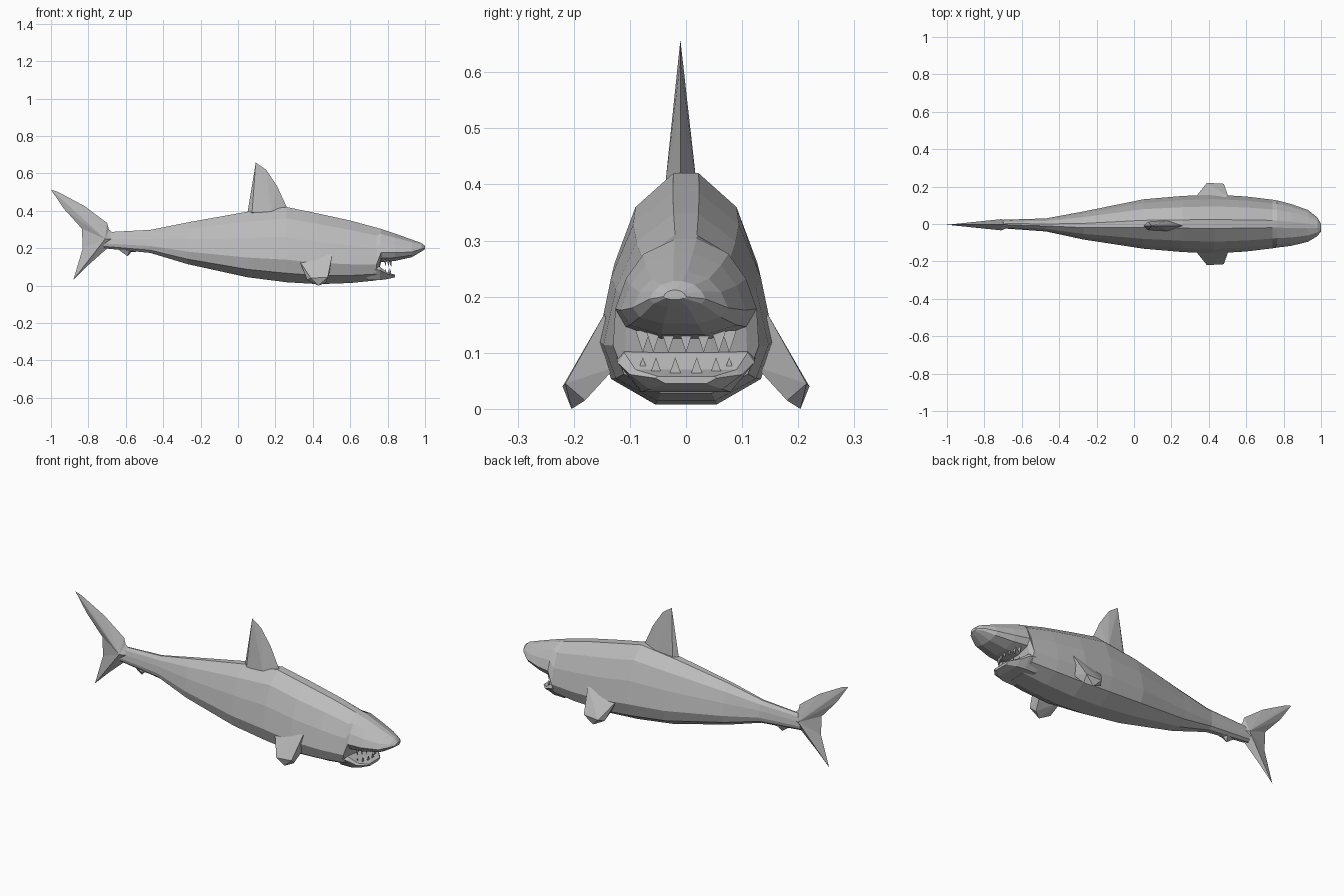
import bpy, bmesh, math

old = bpy.data.objects.get("Cube")
if old:
    bpy.data.objects.remove(old, do_unlink=True)

grey = bpy.data.materials.new("shark grey")
grey.use_nodes = True
colour = (0.5, 0.5, 0.5, 1)
grey.diffuse_color = colour
grey.node_tree.nodes["Principled BSDF"].inputs["Base Color"].default_value = colour


def finish(name, bm):
    bmesh.ops.recalc_face_normals(bm, faces=bm.faces)
    mesh = bpy.data.meshes.new(name)
    bm.to_mesh(mesh)
    bm.free()
    mesh.materials.append(grey)
    obj = bpy.data.objects.new(name, mesh)
    bpy.context.collection.objects.link(obj)
    return obj


def loft(name, stations, half):
    """Skin rings along x; a station is x, top, bottom, half width, y centre."""
    section = half + [(-y, z) for y, z in reversed(half)]
    bm = bmesh.new()
    rings = [[bm.verts.new((x, yc + w * y, lo + (hi - lo) * z)) for y, z in section]
             for x, hi, lo, w, yc in stations]
    n = len(section)
    for a, b in zip(rings, rings[1:]):
        for i in range(n):
            j = (i + 1) % n
            bm.faces.new((a[i], a[j], b[j], b[i]))
    bm.faces.new(rings[0])
    bm.faces.new(rings[-1])
    return finish(name, bm)


def blade(name, outline, ridge, thick, y=0):
    """Thin-edged fin: an outline in the xz plane fanned to a ridge on each side."""
    bm = bmesh.new()
    rim = [bm.verts.new((px, y, pz)) for px, pz in outline]
    for side in (-1, 1):
        peak = bm.verts.new((ridge[0], y + side * thick, ridge[1]))
        for a, b in zip(rim, rim[1:] + rim[:1]):
            bm.faces.new((a, b, peak))
    return finish(name, bm)


def hull(name, points):
    bm = bmesh.new()
    for p in points:
        bm.verts.new(p)
    res = bmesh.ops.convex_hull(bm, input=bm.verts)
    bmesh.ops.delete(bm, geom=list({v for v in res["geom_interior"]
                                    if isinstance(v, bmesh.types.BMVert)}), context='VERTS')
    return finish(name, bm)


# Body, stepping up at the mouth into the snout
loft("body", [
    (-0.72, 0.285, 0.20, 0.022, 0),
    (-0.47, 0.298, 0.175, 0.035, -0.005),
    (-0.27, 0.338, 0.115, 0.075, -0.008),
    (0.05, 0.395, 0.045, 0.132, 0),
    (0.26, 0.42, 0.018, 0.15, 0),
    (0.43, 0.385, 0.008, 0.157, 0),
    (0.60, 0.348, 0.014, 0.147, 0),
    (0.74, 0.31, 0.028, 0.13, 0),
    (0.765, 0.303, 0.125, 0.126, 0),
    (0.84, 0.278, 0.132, 0.112, -0.005),
    (0.93, 0.246, 0.152, 0.085, -0.01),
    (0.98, 0.228, 0.182, 0.05, -0.015),
    (1.0, 0.212, 0.195, 0.02, -0.02),
], [(0.15, 1), (0.6, 0.85), (0.85, 0.6), (1, 0.3), (0.85, 0.12), (0.35, 0)])

# Lower jaw
loft("lower_jaw", [
    (0.69, 0.12, 0.03, 0.125, 0),
    (0.76, 0.10, 0.03, 0.122, 0),
    (0.80, 0.07, 0.035, 0.1, 0),
    (0.84, 0.058, 0.045, 0.055, 0),
], [(0.9, 1), (1, 0.75), (0.65, 0)])

# Teeth follow the curve of each jaw
for row, root, tip, count in (("lower", 0.055, 0.092, 6), ("upper", 0.14, 0.1, 7)):
    for i in range(count):
        a = math.radians(-65 + 130 * i / (count - 1))
        x, y, r = 0.77 + 0.05 * math.cos(a), 0.085 * math.sin(a), 0.013
        hull(f"{row}_tooth_{i + 1}", [(x, y - r, root), (x, y + r, root),
                                      (x - 0.012, y, root), (x, y, tip)])

# Dorsal fin
hull("dorsal_fin", [
    (0.05, -0.01, 0.385), (0.075, 0.012, 0.39), (0.075, -0.032, 0.39),
    (0.18, 0.02, 0.39), (0.18, -0.038, 0.39), (0.265, -0.01, 0.41),
    (0.21, -0.01, 0.53), (0.15, -0.01, 0.62), (0.095, -0.01, 0.658), (0.088, -0.01, 0.45)])

# Tail fin
blade("tail_fin", [
    (-0.63, 0.25), (-0.69, 0.30), (-0.70, 0.335), (-0.82, 0.425), (-0.96, 0.5),
    (-1.0, 0.513), (-0.93, 0.41), (-0.835, 0.305), (-0.83, 0.2), (-0.88, 0.032),
    (-0.80, 0.11), (-0.71, 0.19)], (-0.71, 0.25), 0.03, -0.004)

# Small anal fin
blade("anal_fin", [(-0.65, 0.20), (-0.59, 0.157), (-0.57, 0.18), (-0.46, 0.185)],
      (-0.58, 0.185), 0.02, -0.004)

# Pectoral fins
for side, label in ((1, "left"), (-1, "right")):
    hull(f"{label}_pectoral_fin", [(x, side * y, z) for x, y, z in (
        (0.505, 0.145, 0.17), (0.33, 0.145, 0.13), (0.49, 0.125, 0.075), (0.36, 0.125, 0.08),
        (0.48, 0.215, 0.045), (0.39, 0.22, 0.04), (0.37, 0.19, 0.03),
        (0.43, 0.204, 0.0), (0.47, 0.18, 0.015))])
